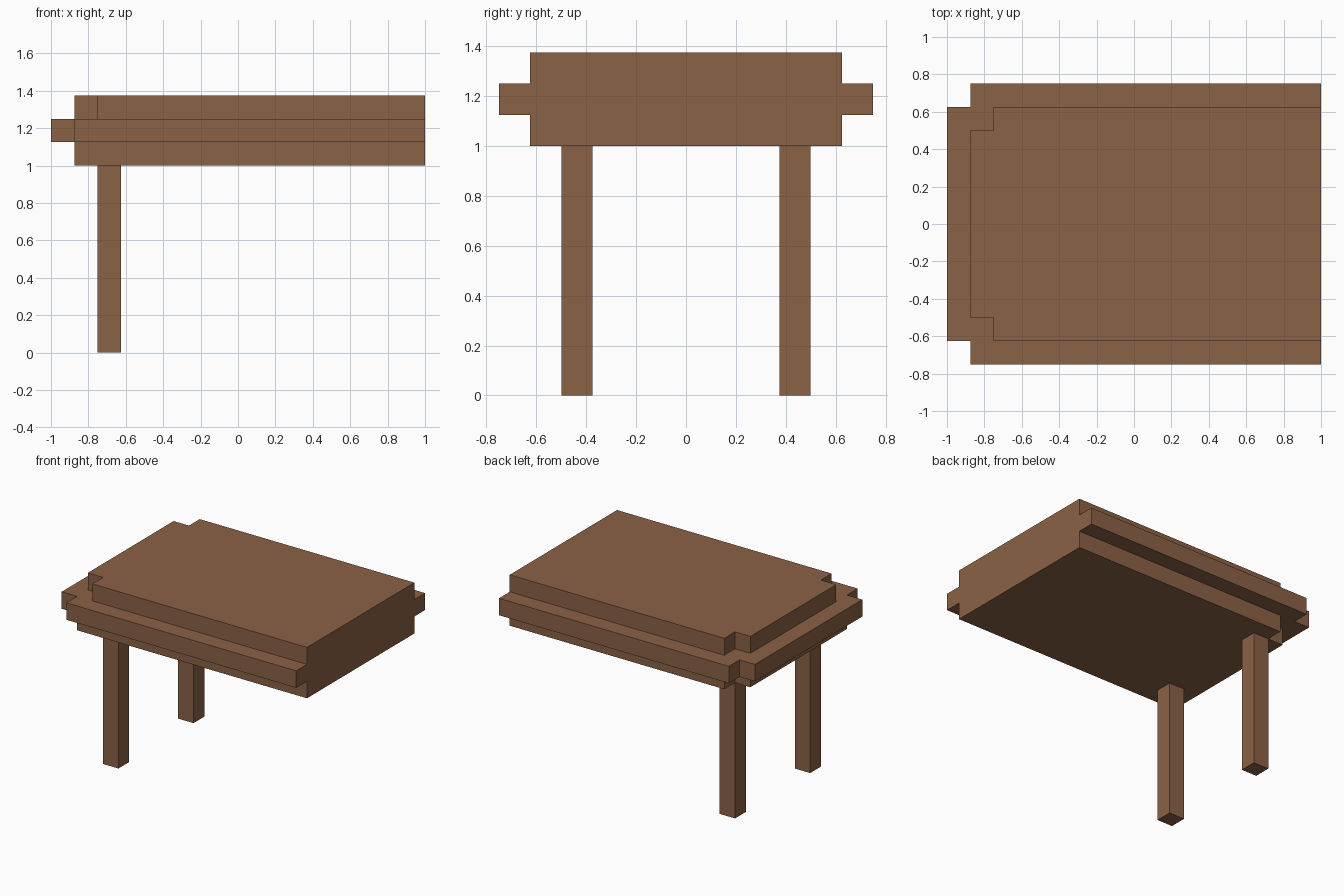
import bpy, bmesh

if "Cube" in bpy.data.objects:
    bpy.data.objects.remove(bpy.data.objects["Cube"])

U = 0.125  # every step in the model is a multiple of this

wood = bpy.data.materials.new("brown wood")
wood.diffuse_color = (0.258, 0.122, 0.061, 1)
wood.use_nodes = True
wood.node_tree.nodes["Principled BSDF"].inputs["Base Color"].default_value = wood.diffuse_color


def prism(name, outline, z0, z1):
    """Extrude a flat outline (in x, y) from z0 to z1."""
    bm = bmesh.new()
    face = bm.faces.new([bm.verts.new((x, y, z0)) for x, y in outline])
    up = bmesh.ops.extrude_face_region(bm, geom=[face])
    verts = [v for v in up["geom"] if isinstance(v, bmesh.types.BMVert)]
    bmesh.ops.translate(bm, verts=verts, vec=(0, 0, z1 - z0))
    bmesh.ops.recalc_face_normals(bm, faces=bm.faces)
    mesh = bpy.data.meshes.new(name)
    bm.to_mesh(mesh)
    bm.free()
    mesh.materials.append(wood)
    ob = bpy.data.objects.new(name, mesh)
    bpy.context.collection.objects.link(ob)
    return ob


def slab(x0, y, front_notch=True, back_notch=True):
    """Slab outline from x0 to the flush right end, left corners notched by one step."""
    front = [(x0, U - y), (x0 + U, U - y), (x0 + U, -y)] if front_notch else [(x0, -y)]
    back = [(x0 + U, y), (x0 + U, y - U), (x0, y - U)] if back_notch else [(x0, y)]
    return front + [(1, -y), (1, y)] + back


# Table top: a wide middle layer fused with narrower layers above and below
top = prism("table_top", slab(-1, 0.75), 1 + U, 1 + 2 * U)
layers = [
    prism("upper_layer", slab(-1 + U, 0.625), 1 + U, 1 + 3 * U),
    prism("lower_layer", slab(-1 + U, 0.625, front_notch=False), 1, 1 + 2 * U),
]
for layer in layers:
    mod = top.modifiers.new("fuse " + layer.name, 'BOOLEAN')
    mod.operation = 'UNION'
    mod.solver = 'EXACT'
    mod.object = layer

# Apply the fusing and drop the helper layers
deps = bpy.context.evaluated_depsgraph_get()
fused = bpy.data.meshes.new_from_object(top.evaluated_get(deps))
top.modifiers.clear()
top.data = fused
for layer in layers:
    bpy.data.objects.remove(layer)

# Two square legs under the left end
for name, y in (("front_leg", -0.5), ("back_leg", 0.375)):
    prism(name, [(-0.75, y), (-0.625, y), (-0.625, y + U), (-0.75, y + U)], 0, 1)
